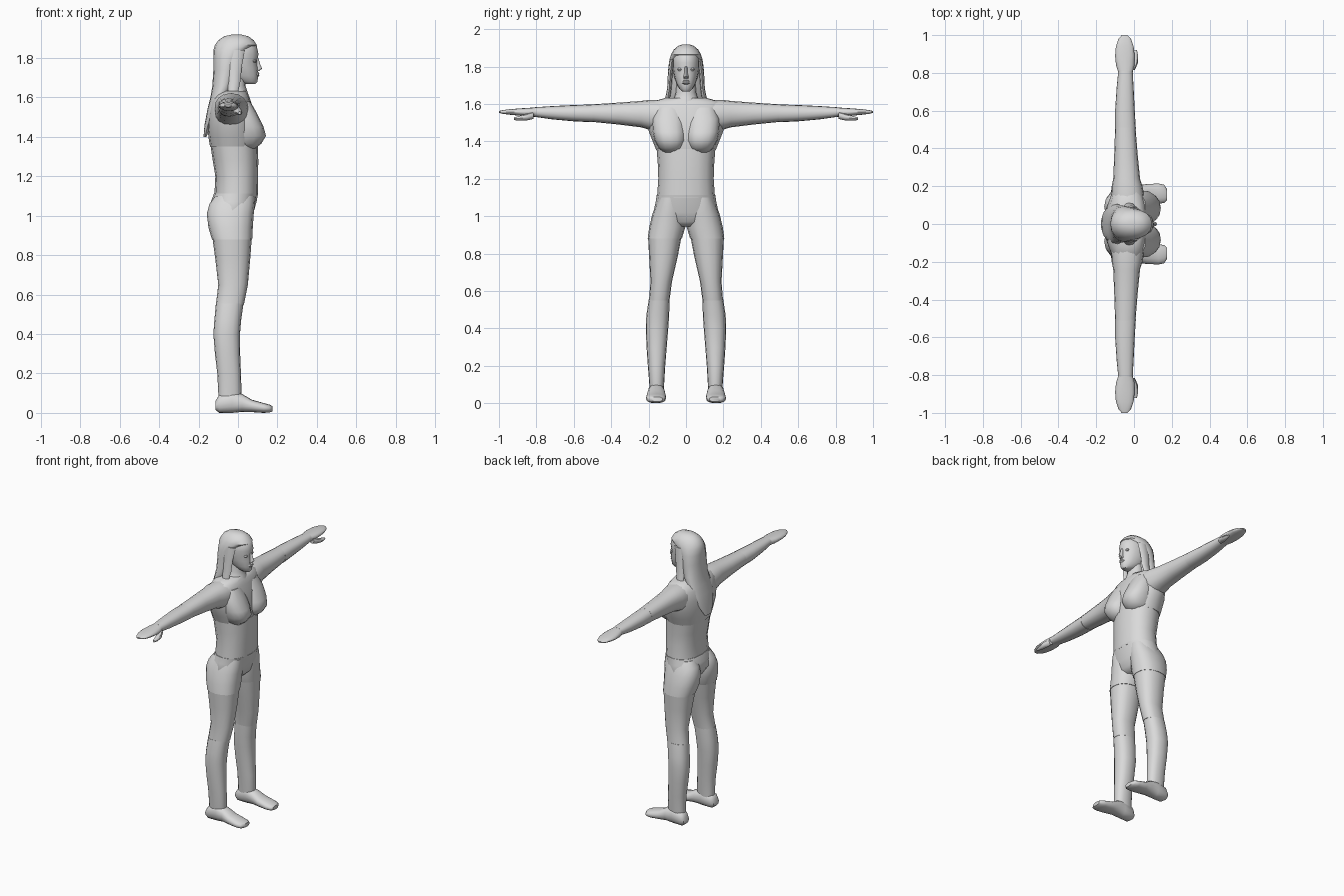
import bpy, bmesh, math

grey = bpy.data.materials.new("plain grey")
grey.diffuse_color = (0.7, 0.7, 0.7, 1)


def loft(name, rows, axis='z', mirror=False, sides=16, power=2.3):
    """Skin rounded cross-sections; each row is (station, a0, a1, b0, b1)."""
    bm = bmesh.new()
    rings = []
    for s, a0, a1, b0, b1 in rows:
        ring = []
        for i in range(sides):
            t = 2 * math.pi * i / sides
            c, d = math.cos(t), math.sin(t)
            a = (a0 + a1) / 2 + (a1 - a0) / 2 * math.copysign(abs(c) ** (2 / power), c)
            b = (b0 + b1) / 2 + (b1 - b0) / 2 * math.copysign(abs(d) ** (2 / power), d)
            co = {'z': (a, b, s), 'y': (a, s, b), 'x': (s, a, b)}[axis]
            ring.append(bm.verts.new(co))
        rings.append(ring)
    for r, q in zip(rings, rings[1:]):
        for i in range(sides):
            j = (i + 1) % sides
            bm.faces.new((r[i], r[j], q[j], q[i]))
    bm.faces.new(rings[0])
    bm.faces.new(rings[-1])
    bmesh.ops.recalc_face_normals(bm, faces=bm.faces)
    me = bpy.data.meshes.new(name)
    bm.to_mesh(me)
    bm.free()
    me.materials.append(grey)
    ob = bpy.data.objects.new(name, me)
    bpy.context.collection.objects.link(ob)
    bpy.ops.object.select_all(action='DESELECT')
    ob.select_set(True)
    bpy.context.view_layer.objects.active = ob
    bpy.ops.object.shade_smooth_by_angle(angle=math.radians(45))
    if mirror:
        m = ob.modifiers.new("mirror", 'MIRROR')
        m.use_axis = (False, True, False)
        m.use_mirror_merge = False
    return ob


def body(name, rows, **kw):
    """Loft centred on the middle plane; rows are (z, back, front, half width)."""
    return loft(name, [(z, x0, x1, -w, w) for z, x0, x1, w in rows], **kw)


# Trunk
body("waist", [(1.10, -0.12, 0.10, 0.155), (1.20, -0.115, 0.102, 0.148),
               (1.28, -0.128, 0.103, 0.151), (1.36, -0.14, 0.10, 0.157)])
body("chest", [(1.35, -0.142, 0.095, 0.158), (1.40, -0.15, 0.10, 0.178),
               (1.45, -0.155, 0.095, 0.198), (1.52, -0.15, 0.085, 0.215),
               (1.58, -0.135, 0.065, 0.213), (1.61, -0.115, 0.055, 0.19),
               (1.632, -0.09, 0.04, 0.11)])
loft("bust", [(1.34, -0.02, 0.085, 0.04, 0.12), (1.365, -0.04, 0.118, 0.015, 0.148),
              (1.405, -0.05, 0.142, 0.0, 0.168), (1.45, -0.05, 0.13, 0.0, 0.178),
              (1.52, -0.05, 0.096, 0.005, 0.18), (1.58, -0.05, 0.062, 0.02, 0.16)],
     mirror=True)

# Shorts
body("shorts_top", [(0.945, -0.05, 0.04, 0.06), (0.97, -0.11, 0.065, 0.155),
                    (1.02, -0.143, 0.08, 0.175), (1.07, -0.138, 0.094, 0.163),
                    (1.112, -0.122, 0.102, 0.157)])
loft("shorts_leg", [(0.88, -0.132, 0.072, 0.022, 0.205), (0.94, -0.15, 0.075, 0.004, 0.197),
                    (1.01, -0.158, 0.08, 0.003, 0.18), (1.06, -0.145, 0.085, 0.01, 0.162),
                    (1.10, -0.115, 0.085, 0.02, 0.145)], mirror=True)

# Legs
loft("thigh", [(0.89, -0.13, 0.07, 0.024, 0.203), (0.78, -0.115, 0.062, 0.045, 0.197),
               (0.65, -0.10, 0.05, 0.075, 0.19), (0.55, -0.112, 0.03, 0.088, 0.198)],
     mirror=True)
loft("lower_leg", [(0.555, -0.112, 0.028, 0.088, 0.199), (0.47, -0.12, 0.016, 0.09, 0.212),
                   (0.40, -0.125, 0.01, 0.095, 0.215), (0.30, -0.117, 0.011, 0.103, 0.211),
                   (0.20, -0.105, 0.015, 0.111, 0.204), (0.10, -0.10, 0.018, 0.117, 0.196),
                   (0.05, -0.10, 0.01, 0.12, 0.193)], mirror=True)
loft("foot", [(-0.115, 0.133, 0.19, 0.015, 0.06), (-0.095, 0.118, 0.202, 0.0, 0.092),
              (-0.03, 0.115, 0.203, 0.0, 0.11), (0.02, 0.112, 0.205, 0.005, 0.096),
              (0.07, 0.107, 0.212, 0.004, 0.067), (0.13, 0.107, 0.214, 0.0, 0.05),
              (0.16, 0.112, 0.208, 0.002, 0.042), (0.175, 0.125, 0.185, 0.008, 0.034)],
     axis='x', mirror=True)

# Arms and hands
loft("upper_arm", [(0.14, -0.12, 0.055, 1.45, 1.622), (0.20, -0.118, 0.045, 1.463, 1.621),
                   (0.24, -0.11, 0.032, 1.475, 1.616), (0.36, -0.105, 0.02, 1.49, 1.607),
                   (0.51, -0.10, 0.008, 1.505, 1.597)], axis='y', mirror=True)
loft("forearm", [(0.50, -0.10, 0.01, 1.502, 1.597), (0.60, -0.10, 0.004, 1.507, 1.594),
                 (0.72, -0.092, -0.002, 1.518, 1.588), (0.81, -0.083, -0.007, 1.531, 1.582)],
     axis='y', mirror=True)
loft("hand", [(0.80, -0.082, -0.008, 1.531, 1.582), (0.84, -0.095, 0.002, 1.532, 1.579),
              (0.89, -0.10, 0.003, 1.537, 1.576), (0.94, -0.096, -0.002, 1.542, 1.572),
              (0.98, -0.082, -0.016, 1.547, 1.567), (1.0, -0.065, -0.035, 1.552, 1.562)],
     axis='y', mirror=True)
loft("thumb", [(0.815, -0.03, 0.004, 1.52, 1.56), (0.85, -0.02, 0.02, 1.512, 1.548),
               (0.89, -0.01, 0.022, 1.51, 1.536), (0.92, 0.0, 0.016, 1.514, 1.528)],
     axis='y', mirror=True, sides=8, power=2)

# Neck and head
body("neck", [(1.60, -0.085, 0.058, 0.08), (1.635, -0.07, 0.046, 0.062),
              (1.66, -0.06, 0.038, 0.054), (1.72, -0.06, 0.04, 0.05)], power=2)
body("head", [(1.667, 0.035, 0.088, 0.02), (1.68, 0.0, 0.099, 0.035),
              (1.71, -0.06, 0.102, 0.052), (1.75, -0.09, 0.101, 0.064),
              (1.785, -0.10, 0.097, 0.07), (1.82, -0.105, 0.104, 0.072),
              (1.86, -0.10, 0.095, 0.069), (1.90, -0.07, 0.06, 0.045)], power=2.1)
body("nose", [(1.735, 0.085, 0.108, 0.014), (1.746, 0.085, 0.122, 0.013),
              (1.77, 0.085, 0.112, 0.008), (1.80, 0.085, 0.104, 0.007)], sides=8, power=2)
body("lips", [(1.704, 0.085, 0.102, 0.012), (1.712, 0.085, 0.109, 0.022),
              (1.718, 0.085, 0.106, 0.024), (1.724, 0.085, 0.109, 0.02),
              (1.73, 0.085, 0.10, 0.01)], sides=8, power=2)
loft("eye", [(1.777, 0.07, 0.09, 0.022, 0.04), (1.784, 0.07, 0.094, 0.018, 0.046),
             (1.791, 0.07, 0.09, 0.022, 0.042)], mirror=True, sides=8, power=2)

# Long hair: crown, side curtains and a tapering length down the back
body("hair", [(1.40, -0.175, -0.16, 0.035), (1.46, -0.17, -0.135, 0.07),
              (1.54, -0.155, -0.10, 0.095), (1.60, -0.14, -0.05, 0.108),
              (1.66, -0.13, -0.015, 0.10), (1.74, -0.125, 0.005, 0.098),
              (1.80, -0.125, 0.025, 0.094), (1.84, -0.125, 0.06, 0.088),
              (1.865, -0.117, 0.096, 0.08), (1.89, -0.10, 0.08, 0.066),
              (1.91, -0.07, 0.052, 0.042), (1.918, -0.035, 0.02, 0.018)], power=2.1)
loft("hair_front_lock", [(1.60, -0.05, -0.005, 0.09, 0.118), (1.68, -0.05, 0.012, 0.078, 0.101),
                         (1.76, -0.05, 0.02, 0.072, 0.097), (1.84, -0.05, 0.035, 0.06, 0.088)],
     mirror=True, sides=8, power=2)
